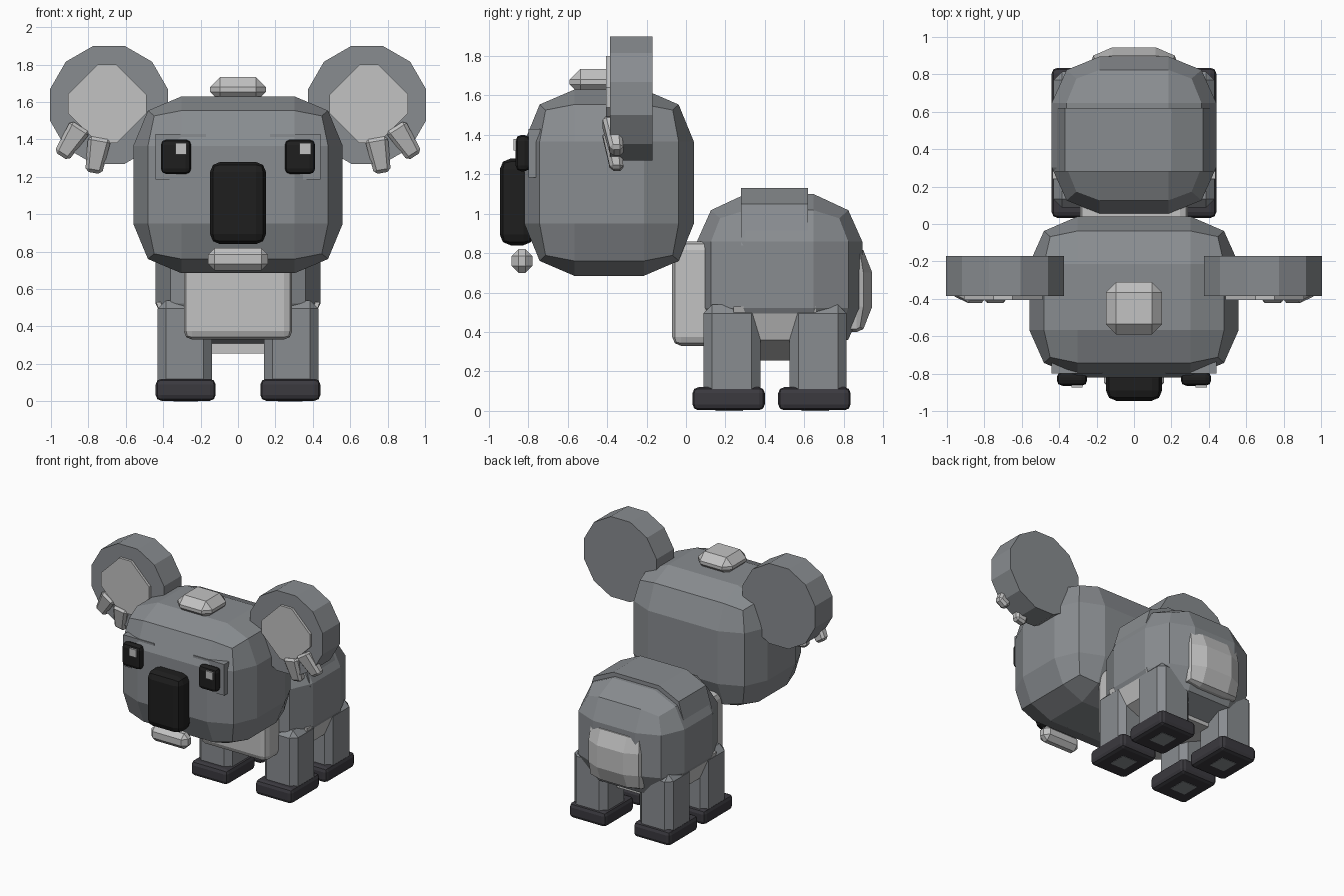
import bpy, bmesh, math
from mathutils import Matrix

old = bpy.data.objects.get("Cube")
if old:
    bpy.data.objects.remove(old, do_unlink=True)


def material(name, rgb):
    mat = bpy.data.materials.new(name)
    mat.use_nodes = True
    col = (*rgb, 1.0)
    mat.diffuse_color = col
    bsdf = next(n for n in mat.node_tree.nodes if n.type == 'BSDF_PRINCIPLED')
    bsdf.inputs["Base Color"].default_value = col
    bsdf.inputs["Roughness"].default_value = 0.9
    return mat


GREY = material("fur grey", (0.25, 0.265, 0.28))
LIGHT = material("pale fur", (0.54, 0.54, 0.54))
PAW = material("charcoal paw", (0.043, 0.041, 0.049))
BLACK = material("black", (0.013, 0.013, 0.013))


def finish(name, bm, mat):
    bmesh.ops.recalc_face_normals(bm, faces=bm.faces)
    mesh = bpy.data.meshes.new(name)
    bm.to_mesh(mesh)
    bm.free()
    mesh.materials.append(mat)
    obj = bpy.data.objects.new(name, mesh)
    bpy.context.scene.collection.objects.link(obj)


def box(name, x, y, z, mat, bevel=0.0, segments=1):
    """Box between the given (low, high) ranges, with optional bevelled edges."""
    bm = bmesh.new()
    bmesh.ops.create_cube(bm, size=1)
    for v in bm.verts:
        for i, (lo, hi) in enumerate((x, y, z)):
            v.co[i] = (lo + hi) / 2 + v.co[i] * (hi - lo)
    if bevel:
        bmesh.ops.bevel(bm, geom=bm.edges[:], offset=bevel, segments=segments,
                        profile=0.5, affect='EDGES', clamp_overlap=True)
    finish(name, bm, mat)


def puffy(name, x, y, z, mat, inner, edge, corner):
    """Cube with a 3x3 grid on each side, its edges and corners drawn in.
    The last three give the x, y and z share of the half size."""
    bm = bmesh.new()
    bmesh.ops.create_cube(bm, size=2)
    bmesh.ops.subdivide_edges(bm, edges=bm.edges[:], cuts=2, use_grid_fill=True)
    pull = {1: (1.0, 1.0, 1.0), 2: edge, 3: corner}
    for v in bm.verts:
        outer = [abs(c) > 0.9 for c in v.co]
        amount = pull[sum(outer)]
        for i, (lo, hi) in enumerate((x, y, z)):
            unit = math.copysign(amount[i] if outer[i] else inner[i], v.co[i])
            v.co[i] = (lo + hi) / 2 + unit * (hi - lo) / 2
    finish(name, bm, mat)


def prism(name, outline, y, mat):
    """Outline in x and z, extruded along y."""
    bm = bmesh.new()
    face = bm.faces.new([bm.verts.new((px, y[0], pz)) for px, pz in outline])
    geom = bmesh.ops.extrude_face_region(bm, geom=[face])["geom"]
    for v in geom:
        if isinstance(v, bmesh.types.BMVert):
            v.co.y = y[1]
    finish(name, bm, mat)


def ring(cx, cz, apothem, sides):
    r = apothem / math.cos(math.pi / sides)
    angles = [(i + 0.5) * math.tau / sides for i in range(sides)]
    return [(cx + r * math.sin(a), cz + r * math.cos(a)) for a in angles]


def cut_square(cx, cz, half, flat):
    """Square with long cut corners, leaving short flat sides."""
    quarter = [(flat, half), (half, flat)]
    right = quarter + [(px, -pz) for px, pz in reversed(quarter)]
    return [(cx + px, cz + pz) for px, pz in mirrored(right)]


def mirrored(half):
    return half + [(-px, pz) for px, pz in reversed(half)]


def span(side, lo, hi):
    return tuple(sorted((side * lo, side * hi)))


def tuft(name, side, x, z, angle):
    """Small tapered lock of fur hanging outward from the ear."""
    bm = bmesh.new()
    bmesh.ops.create_cube(bm, size=1)
    for v in bm.verts:
        wide = 0.125 if v.co.z > 0 else 0.09
        v.co.x *= wide
        v.co.y *= wide * 0.75
        v.co.z *= 0.19
        v.co.y += 0.03 if v.co.z < 0 else 0.0
    bmesh.ops.bevel(bm, geom=bm.edges[:], offset=0.018, segments=1, affect='EDGES')
    turn = Matrix.Rotation(-side * math.radians(angle), 4, 'Y')
    bm.transform(Matrix.Translation((side * x, -0.38, z)) @ turn)
    finish(name, bm, LIGHT)


# Head
puffy("head", (-0.56, 0.56), (-0.82, 0.04), (0.685, 1.63), GREY,
      (0.54, 0.41, 0.44), (0.86, 0.82, 0.84), (0.8, 0.75, 0.78))
box("head_tuft", (-0.15, 0.15), (-0.59, -0.31), (1.6, 1.735), LIGHT, 0.055)
box("nose", (-0.15, 0.15), (-0.945, -0.77), (0.84, 1.28), BLACK, 0.055, 2)
box("chin", (-0.16, 0.16), (-0.885, -0.78), (0.7, 0.82), LIGHT, 0.035)

# Trunk
puffy("body", (-0.44, 0.44), (0.055, 0.895), (0.28, 1.1), GREY,
      (0.42, 0.41, 0.41), (0.82, 0.83, 0.8), (0.7, 0.72, 0.7))
prism("back_band", mirrored([(0.435, 0.84), (0.37, 1.05), (0.2, 1.13)]),
      (0.28, 0.62), GREY)
prism("belly_patch", mirrored([(0.14, 0.255), (0.385, 0.36), (0.437, 0.53)]),
      (0.24, 0.66), LIGHT)
box("chest_patch", (-0.29, 0.29), (-0.07, 0.14), (0.33, 0.86), LIGHT, 0.045, 2)
puffy("rump_patch", (-0.23, 0.23), (0.72, 0.945), (0.4, 0.83), LIGHT,
      (0.5, 0.3, 0.4), (0.95, 0.6, 0.93), (0.92, 0.45, 0.88))

for side, label in ((1, "left"), (-1, "right")):
    # Ears
    prism(f"{label}_ear", ring(side * 0.69, 1.585, 0.315, 12), (-0.385, -0.17), GREY)
    prism(f"{label}_inner_ear", cut_square(side * 0.7, 1.59, 0.21, 0.05),
          (-0.405, -0.38), LIGHT)
    tuft(f"{label}_outer_ear_tuft", side, 0.893, 1.39, 33)
    tuft(f"{label}_lower_ear_tuft", side, 0.756, 1.315, 10)

    # Eyes
    box(f"{label}_eye_surround", span(side, 0.17, 0.44), (-0.8, -0.7), (1.185, 1.43), GREY)
    box(f"{label}_eye", span(side, 0.25, 0.413), (-0.865, -0.79), (1.215, 1.4), BLACK, 0.03, 2)
    glint = 0.36 if side > 0 else -0.305
    box(f"{label}_eye_glint", (glint - 0.03, glint + 0.03), (-0.875, -0.85),
        (1.32, 1.38), LIGHT)

    # Legs, paws and soles
    for end, mid in (("front", 0.22), ("back", 0.655)):
        shift = 0.013 if end == "front" else 0.015
        box(f"{label}_{end}_leg", span(side, 0.14, 0.43),
            (mid + shift - 0.145, mid + shift + 0.145), (0.03, 0.54), GREY, 0.045)
        box(f"{label}_{end}_paw", span(side, 0.12, 0.44),
            (mid - 0.187, mid + 0.18), (0.003, 0.12), PAW, 0.03, 2)
        box(f"{label}_{end}_sole", span(side, 0.215, 0.345),
            (mid - 0.07, mid + 0.07), (0, 0.008), GREY)
